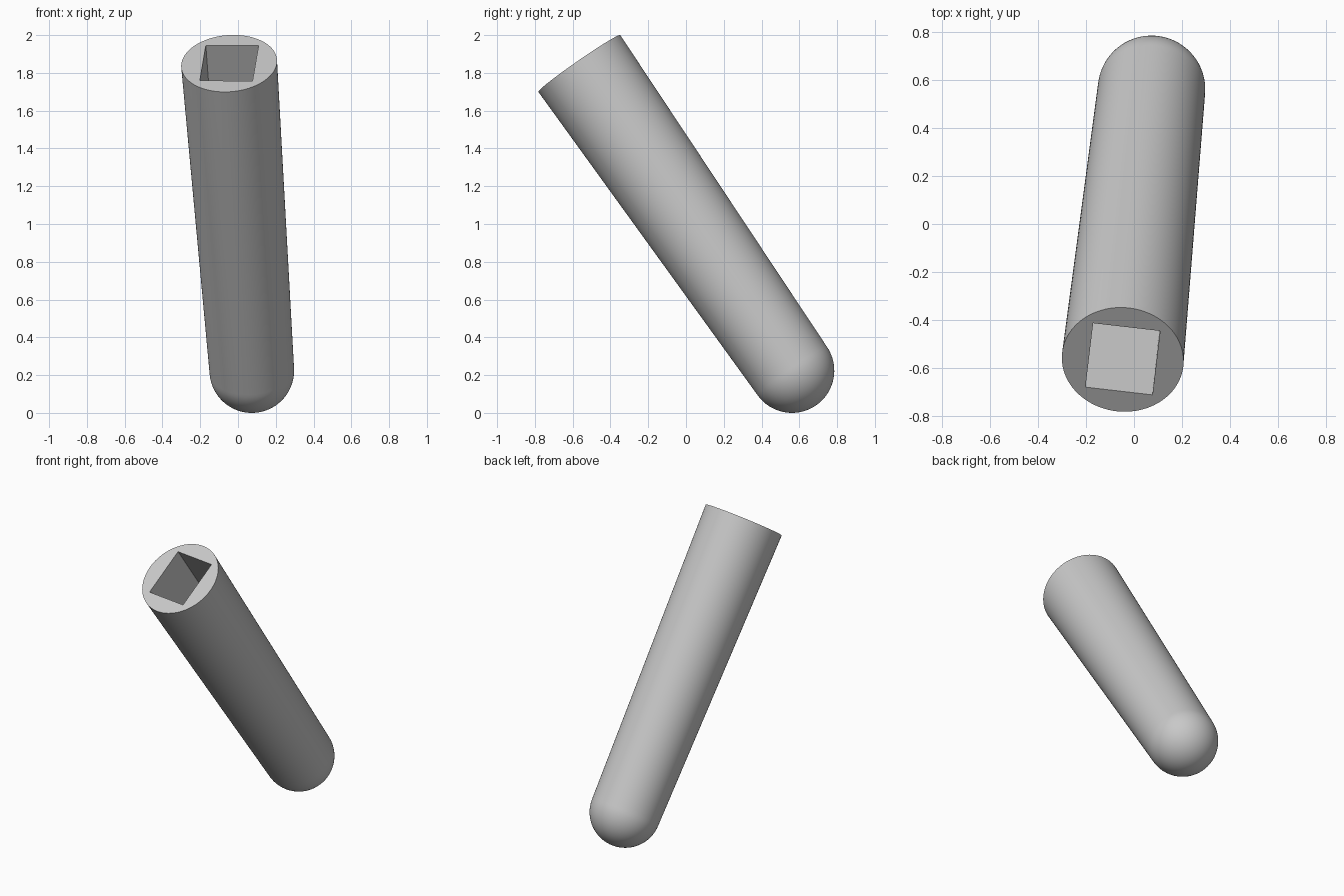
import bpy, bmesh, math
from mathutils import Matrix, Vector

cube = bpy.data.objects.get("Cube")
if cube:
    bpy.data.objects.remove(cube, do_unlink=True)

grey = bpy.data.materials.new("plain grey")
grey.use_nodes = True
colour = (0.58, 0.58, 0.58, 1)
grey.diffuse_color = colour
grey.node_tree.nodes["Principled BSDF"].inputs["Base Color"].default_value = colour

# Leaning frame: origin at the centre of the round end, local z along the handle
base = Vector((0.073, 0.561, 0.224))
top = Vector((-0.047, -0.565, 1.85))
axis = (top - base).normalized()
length = (top - base).length
side = Vector((0.993, -0.119, 0))
side = (side - axis * side.dot(axis)).normalized()
depth_dir = axis.cross(side)
frame = Matrix((side, depth_dir, axis)).transposed().to_4x4()
frame.translation = base


def add_object(name, bm):
    bmesh.ops.recalc_face_normals(bm, faces=bm.faces)
    mesh = bpy.data.meshes.new(name)
    bm.to_mesh(mesh)
    bm.free()
    mesh.materials.append(grey)
    obj = bpy.data.objects.new(name, mesh)
    bpy.context.collection.objects.link(obj)
    obj.matrix_world = frame
    return obj


# Handle: hemispherical end, tapering shaft, slightly oval flat end
SEGMENTS, DOME_STEPS, END_R = 96, 20, 0.224
profile = []
for i in range(1, DOME_STEPS + 1):
    a = math.pi / 2 * i / DOME_STEPS
    profile.append((END_R * math.sin(a), END_R * math.sin(a), -END_R * math.cos(a)))
profile.append((0.254, 0.264, length))

bm = bmesh.new()
rings = []
for rx, ry, z in profile:
    angles = [2 * math.pi * k / SEGMENTS for k in range(SEGMENTS)]
    rings.append([bm.verts.new((rx * math.cos(a), ry * math.sin(a), z)) for a in angles])
pole = bm.verts.new((0, 0, -END_R))
for k in range(SEGMENTS):
    n = (k + 1) % SEGMENTS
    bm.faces.new((pole, rings[0][n], rings[0][k]))
    for lower, upper in zip(rings, rings[1:]):
        bm.faces.new((lower[k], lower[n], upper[n], upper[k]))
bm.faces.new(rings[-1])
handle = add_object("handle", bm)

# Rectangular socket sunk into the flat end
SOCKET_DEPTH = 0.9
bm = bmesh.new()
bmesh.ops.create_cube(bm, size=1, matrix=Matrix.Translation((0, 0.003, length))
                      @ Matrix.Diagonal((0.281, 0.327, 2 * SOCKET_DEPTH, 1)))
cutter = add_object("socket_cutter", bm)
cutter.hide_render = True

cut = handle.modifiers.new("socket", "BOOLEAN")
cut.operation = "DIFFERENCE"
cut.solver = "EXACT"
cut.object = cutter
bpy.ops.object.select_all(action="DESELECT")
handle.select_set(True)
bpy.context.view_layer.objects.active = handle
bpy.ops.object.modifier_apply(modifier=cut.name)
bpy.data.objects.remove(cutter, do_unlink=True)
bpy.ops.object.shade_smooth_by_angle(angle=math.radians(35))
